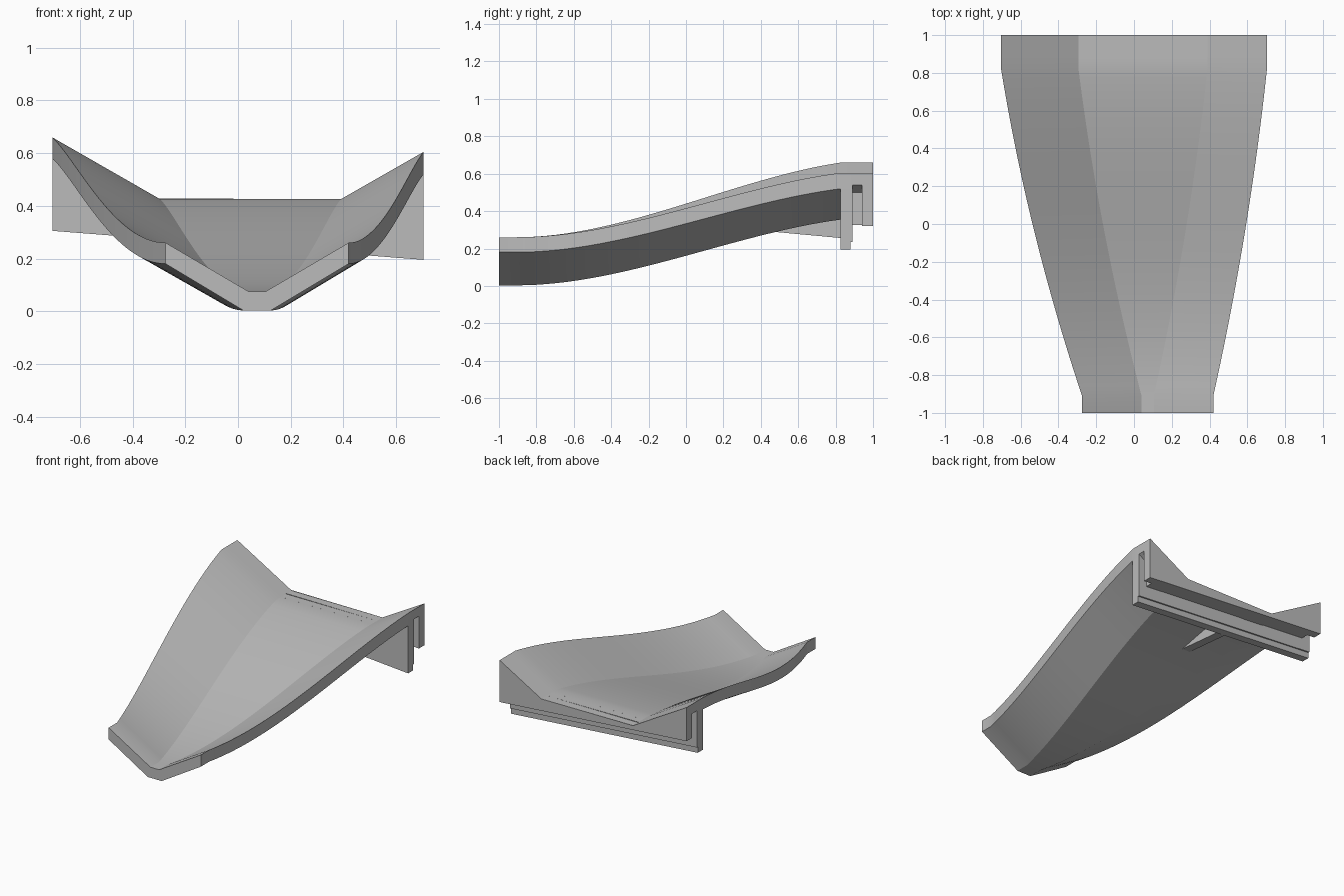
import bpy, bmesh, math
from mathutils import Vector

cube = bpy.data.objects.get("Cube")
if cube:
    bpy.data.objects.remove(cube)

grey = bpy.data.materials.new("plain grey")
grey.use_nodes = True
colour = (0.5, 0.5, 0.5, 1)
grey.diffuse_color = colour
grey.node_tree.nodes["Principled BSDF"].inputs["Base Color"].default_value = colour


def loft(name, sections, smooth=False):
    """Skin closed (x, y, z) rings that share one point count and cap both ends."""
    bm = bmesh.new()
    rings = [[bm.verts.new(p) for p in s] for s in sections]
    n = len(rings[0])
    for a, b in zip(rings, rings[1:]):
        for i in range(n):
            j = (i + 1) % n
            bm.faces.new((a[i], a[j], b[j], b[i]))
    caps = [bm.faces.new(rings[0]), bm.faces.new(rings[-1])]
    bmesh.ops.triangulate(bm, faces=caps)
    bmesh.ops.recalc_face_normals(bm, faces=bm.faces)
    mesh = bpy.data.meshes.new(name)
    bm.to_mesh(mesh)
    bm.free()
    mesh.materials.append(grey)
    obj = bpy.data.objects.new(name, mesh)
    bpy.context.collection.objects.link(obj)
    if smooth:
        bpy.ops.object.select_all(action='DESELECT')
        obj.select_set(True)
        bpy.context.view_layer.objects.active = obj
        bpy.ops.object.shade_smooth_by_angle(angle=math.radians(14))
    return obj


def prism_y(name, profile, y0, y1):
    return loft(name, [[(x, y, z) for x, z in profile] for y in (y0, y1)])


# Chute cross-sections: upper surface left to right, then underside back again
MOUTH = [(-.275, .26), (.04, .075), (.105, .075), (.42, .26),
         (.42, .18), (.125, .003), (.02, .003), (-.275, .18)]
HEAD = [(-.705, .66), (-.295, .425), (.39, .425), (.705, .605),
        (.705, .52), (.416, .355), (-.312, .355), (-.705, .58)]
START, END, STEPS = -.91, .83, 32


def section(y):
    t = min(max((y - START) / (END - START), 0), 1)
    spread = t + .35 * t * (1 - t)
    rise = 3 * t**2 - 2 * t**3 + .65 * (t**3 - t**2)
    return [(a[0] + (b[0] - a[0]) * spread, y, a[1] + (b[1] - a[1]) * rise)
            for a, b in zip(MOUTH, HEAD)]


stations = [-1] + [START + (END - START) * i / STEPS for i in range(STEPS + 1)] + [.885]
loft("chute", [section(y) for y in stations], smooth=True)


# The mounting parts share one sloping lower line
def slope(x, z):
    return z + .078 * (.705 - x)


top = HEAD[:4]
W = .705


def hanging(z, inset=0):
    """Profile that fills from just below the chute top down to the slope."""
    w = W - inset
    return [(w, slope(w, z)), (-w, slope(-w, z))]


# Front plate: full width, tucked under the upper surface
under = [(x, z - .04) for x, z in top]
prism_y("mounting_plate", under + hanging(.195), .825, .88)
prism_y("plate_rib", under + hanging(.235), .87, .89)

# Rear hook block and its narrower core, leaving notches at both ends
prism_y("rear_hook", top + hanging(.32), .94, 1)
core = top + [(W, .54), (W - .06, .5)] + hanging(.32, .06) + [(-W + .06, .56), (-W, .595)]
prism_y("hook_core", core, .885, .94)

# Triangular gusset below the floor
gusset = [(.46, .29), (.84, .255), (.84, .39), (.46, .32)]
loft("gusset", [[(x, y, z) for y, z in gusset] for x in (-.06, 0)])
